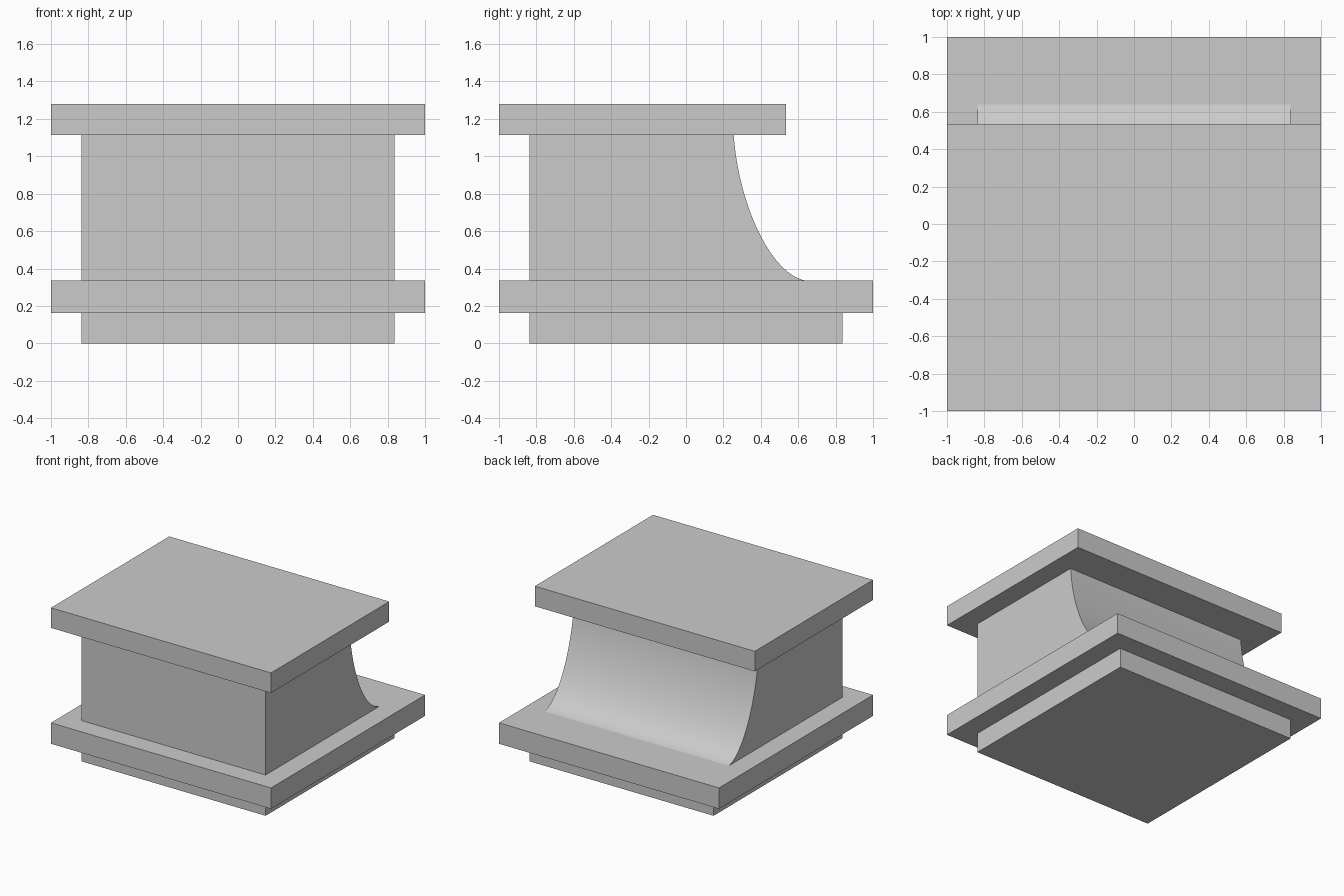
import bpy
from mathutils import Vector
from mathutils.geometry import interpolate_bezier

if "Cube" in bpy.data.objects:
    bpy.data.objects.remove(bpy.data.objects["Cube"])


def extrude_profile(name, profile, half_width):
    """Solid from a (y, z) outline, counter-clockwise seen from +x, swept along x."""
    n = len(profile)
    verts = [(x, y, z) for x in (-half_width, half_width) for y, z in profile]
    faces = [tuple(reversed(range(n))), tuple(range(n, 2 * n))]
    faces += [(i, (i + 1) % n, n + (i + 1) % n, n + i) for i in range(n)]
    mesh = bpy.data.meshes.new(name)
    mesh.from_pydata(verts, [], faces)
    mesh.update()
    obj = bpy.data.objects.new(name, mesh)
    bpy.context.collection.objects.link(obj)
    return obj


def slab(name, half_width, y0, y1, z0, z1):
    return extrude_profile(name, [(y0, z0), (y1, z0), (y1, z1), (y0, z1)], half_width)


# Foot, lower ledge and shorter top slab
slab("foot", 0.837, -0.837, 0.837, 0.0, 0.165)
slab("lower_ledge", 1.0, -1.0, 1.0, 0.163, 0.335)
slab("top_slab", 1.0, -1.0, 0.535, 1.115, 1.28)

# Body with a concave sweep down its back
curve = interpolate_bezier(Vector((0.64, 0.335)), Vector((0.45, 0.37)),
                           Vector((0.28, 0.75)), Vector((0.255, 1.115)), 25)
outline = [(-0.837, 0.335)] + [(p.x, p.y) for p in curve] + [(-0.837, 1.115)]
body = extrude_profile("curved_body", outline, 0.837)

# Smooth the sweep while keeping the corners sharp
bpy.ops.object.select_all(action='DESELECT')
body.select_set(True)
bpy.context.view_layer.objects.active = body
bpy.ops.object.shade_smooth_by_angle(angle=0.5)
